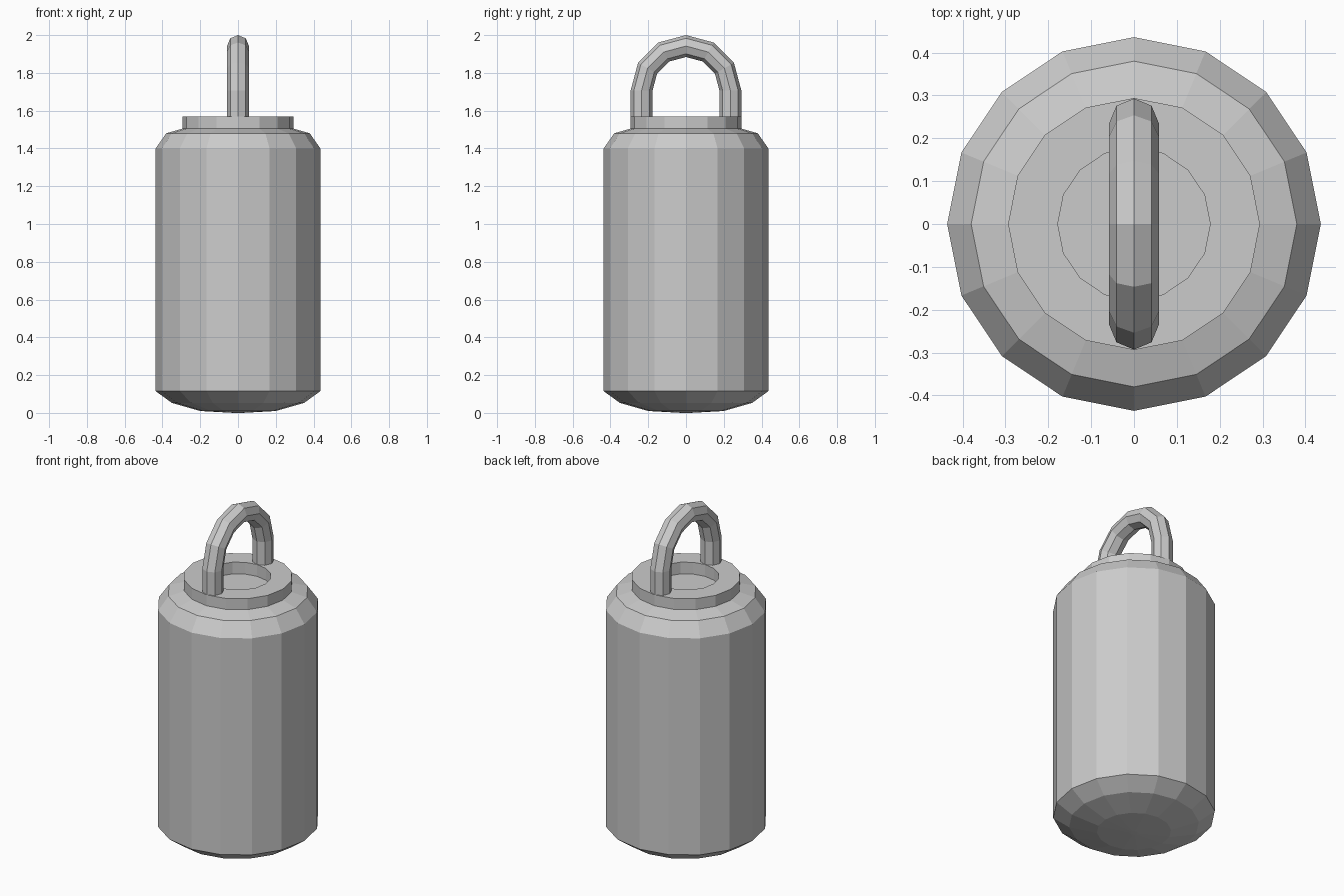
import bpy, bmesh
from math import sin, cos, pi

if "Cube" in bpy.data.objects:
    bpy.data.objects.remove(bpy.data.objects["Cube"])


def skin(name, rings, close=False):
    """Bridge consecutive vertex rings into one flat-shaded object; cap both ends."""
    bm = bmesh.new()
    loops = [[bm.verts.new(p) for p in ring] for ring in rings]
    n = len(loops[0])
    for a, b in zip(loops, loops[1:]):
        for i in range(n):
            j = (i + 1) % n
            bm.faces.new((a[i], a[j], b[j], b[i]))
    bm.faces.new(loops[0][::-1])
    bm.faces.new(loops[-1])
    bmesh.ops.recalc_face_normals(bm, faces=bm.faces)
    mesh = bpy.data.meshes.new(name)
    bm.to_mesh(mesh)
    bm.free()
    obj = bpy.data.objects.new(name, mesh)
    bpy.context.collection.objects.link(obj)
    return obj


def lathe(name, profile, sides=16):
    return skin(name, [[(r * cos(2 * pi * i / sides), r * sin(2 * pi * i / sides), z)
                        for i in range(sides)] for r, z in profile])


# Canister: rounded base, straight wall, sloped shoulder, rim with sunken centre
lathe("canister_body", [
    (0.02, 0.0), (0.2, 0.01), (0.35, 0.053), (0.436, 0.115),
    (0.436, 1.40), (0.38, 1.48), (0.294, 1.505),
    (0.294, 1.57), (0.178, 1.57), (0.178, 1.50)])

# Carry loop: eight-sided tube along two legs and a half-circle arch
R, TUBE, ARC_Z, FOOT_Z = 0.235, 0.058, 1.707, 1.57
path = [(0, FOOT_Z)] + [(pi * k / 6, ARC_Z) for k in range(7)] + [(pi, FOOT_Z)]
rings = []
for angle, base_z in path:
    ring = []
    for i in range(8):
        t = 2 * pi * i / 8
        d = R + TUBE * cos(t)
        ring.append((TUBE * sin(t), d * cos(angle), base_z + d * sin(angle)))
    rings.append(ring)
skin("carry_loop", rings)
